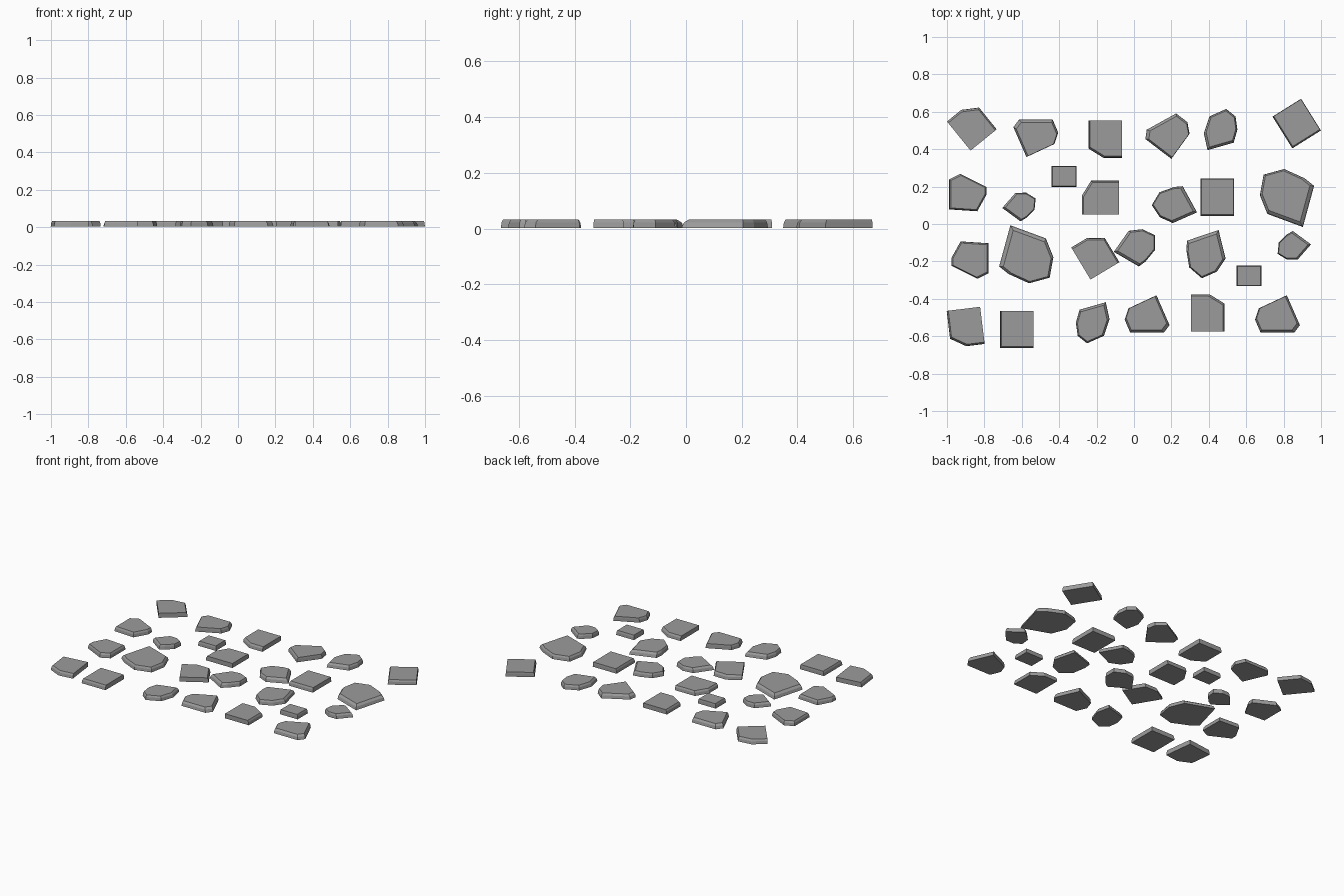
import bpy, bmesh
from math import radians
from mathutils import Vector

if "Cube" in bpy.data.objects:
    bpy.data.objects.remove(bpy.data.objects["Cube"])

# Dark grey stone
grey = bpy.data.materials.new("dark_stone")
grey.diffuse_color = (.33, .33, .33, 1)
grey.use_nodes = True
grey.node_tree.nodes["Principled BSDF"].inputs["Base Color"].default_value = grey.diffuse_color


def slab(w, h, cut=False):
    """Rectangle outline, optionally with the lower left corner cut off."""
    low = [(-w / 10, -h), (-w, -h / 2)] if cut else [(-w, -h)]
    return [(w, h), (w, -h)] + low + [(-w, h)]


def stone_mesh(name, outline, taper, pull):
    """Flat stone: full base outline, chamfered to a smaller, shifted top."""
    pts = [Vector(p) / 100 for p in outline]
    tip = max(pts, key=lambda p: p.length)
    bm = bmesh.new()
    rings = []
    for z, t in ((.003, 0), (.022, .3), (.034, 1)):
        rings.append([bm.verts.new((*(p * (1 - taper * t) + tip * pull * t), z))
                      for p in pts])
    n = len(pts)
    for lo, hi in zip(rings, rings[1:]):
        for i in range(n):
            j = (i + 1) % n
            bm.faces.new((lo[i], lo[j], hi[j], hi[i]))
    bm.faces.new(rings[0])
    bm.faces.new(rings[-1])
    bmesh.ops.recalc_face_normals(bm, faces=bm.faces)
    me = bpy.data.meshes.new(name)
    bm.to_mesh(me)
    bm.free()
    me.materials.append(grey)
    return me


def place(mesh, x, y, turn=0, size=1):
    ob = bpy.data.objects.new(mesh.name, mesh)
    ob.location = (x, y, 0)
    ob.rotation_euler.z = radians(turn)
    ob.scale = (size, size, 1)
    bpy.context.collection.objects.link(ob)


def pair(mesh, x, y, turn=0, size=1):
    """A stone and its half-turn twin about the middle of the path."""
    place(mesh, x, y, turn, size)
    place(mesh, .242 - x, -.023 - y, turn + 180, size)


# Slabs with a cut corner
m = stone_mesh("cut_corner_slab", slab(9, 10, True), .05, .05)
pair(m, -.153, .453)
for p in ((-.9, -.553, 7), (-.867, .527, -141), (-.207, -.165, -149), (-.179, .142, -90)):
    place(m, *p)

# Square slabs and small blocks
m = stone_mesh("square_slab", slab(9, 10), .05, .03)
for p in ((-.626, -.564), (.445, .142), (.87, .537, 32)):
    place(m, *p)
pair(stone_mesh("small_block", slab(6.7, 5.5), .07, .02), -.374, .254)

# Wedge stones
m = stone_mesh("wedge_stone", [(5, 10), (12, -6), (9, -10), (-9, -10), (-12, -3), (-10, 3)],
               .1, -.04)
pair(m, .767, -.481)
place(m, .07, -.481)
place(m, .195, .46, -151)

# Pointed stones: large and small pairs, three medium ones
m = stone_mesh("pointed_stone", [(-1, 15), (10, 10), (15, 6), (9, -16), (-10, -9),
                                 (-14, 1), (-12, 12)], .12, -.05)
pair(m, .813, .144)
pair(m, .85, -.123, 69, .53)
for p in ((.013, -.118, -105, .68), (.214, .099, 44, .7), (.388, -.16, 124, .78)):
    place(m, *p)

# Rounded stones
pair(stone_mesh("round_stone", [(-6, 7), (3, 11), (8, 7), (9, 0), (7, -7), (-7, -11),
                                (-9, -2)], .12, -.03), .463, .505)

# Angled stones
m = stone_mesh("angled_stone", [(-4, 10), (10, 3), (10, -1), (5, -10), (-10, -9), (-10, 7)],
               .09, 0)
place(m, -.888, .168)
place(m, -.877, -.193, 180)
